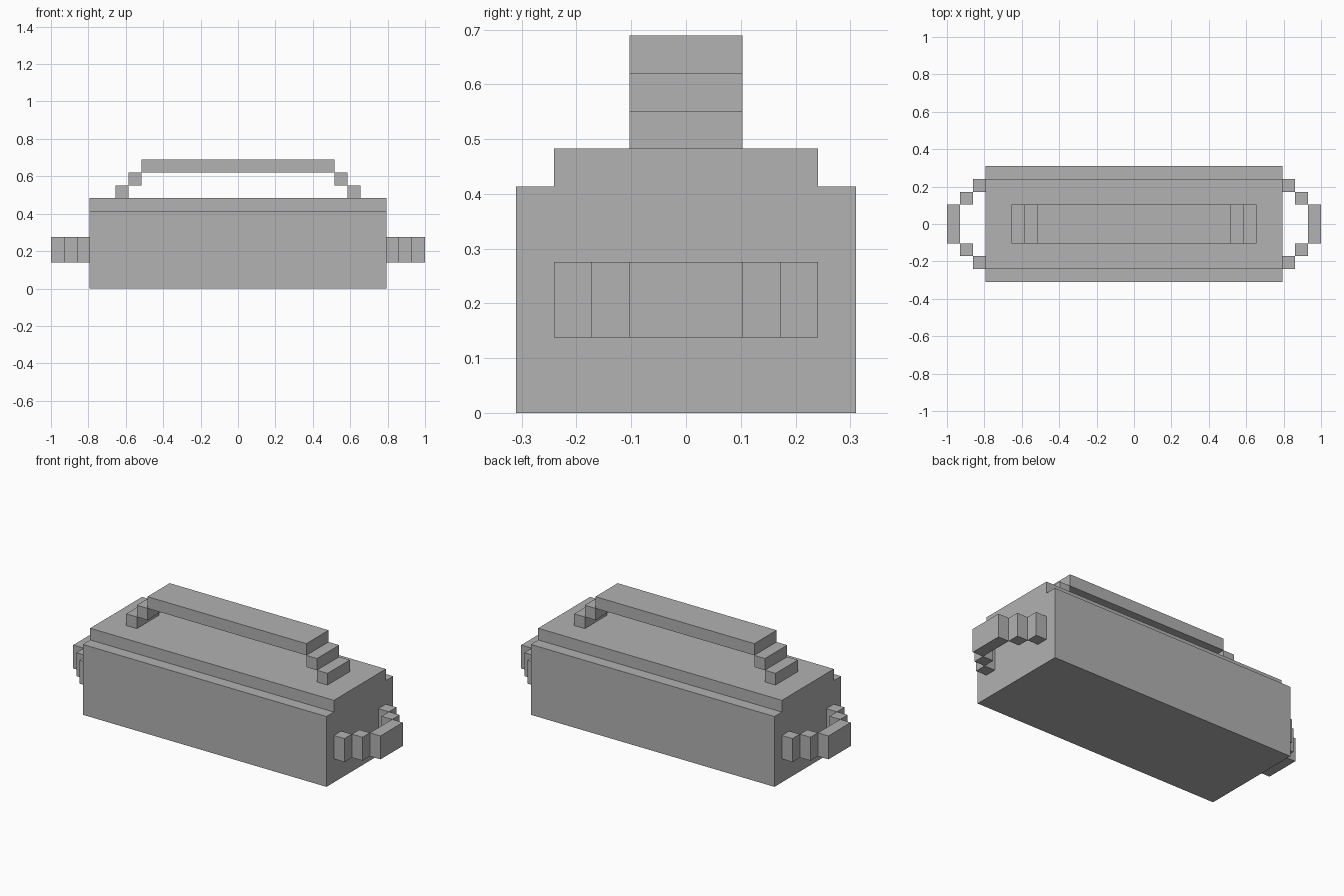
import bpy
import bmesh
from mathutils import Vector

cube = bpy.data.objects.get("Cube")
if cube:
    bpy.data.objects.remove(cube, do_unlink=True)

U = 2 / 29  # one block; the model spans 29 blocks

grey = bpy.data.materials.new("plain grey")
grey.use_nodes = True
colour = (0.445, 0.445, 0.445, 1)
grey.diffuse_color = colour
grey.node_tree.nodes["Principled BSDF"].inputs["Base Color"].default_value = colour


def finish(name, bm):
    bmesh.ops.recalc_face_normals(bm, faces=bm.faces)
    mesh = bpy.data.meshes.new(name)
    bm.to_mesh(mesh)
    bm.free()
    mesh.materials.append(grey)
    obj = bpy.data.objects.new(name, mesh)
    bpy.context.collection.objects.link(obj)
    return obj


def blocks(name, boxes):
    """Join boxes given as (low corner, high corner) in blocks."""
    bm = bmesh.new()
    for low, high in boxes:
        low, high = Vector(low), Vector(high)
        verts = bmesh.ops.create_cube(bm, size=1)["verts"]
        for v in verts:
            v.co = ((low + high) / 2 + v.co * (high - low)) * U
    return finish(name, bm)


# Chest body with a stepped lid, extruded along x
half = [(4.5, 0), (4.5, 6), (3.5, 6), (3.5, 7)]
profile = half + [(-y, z) for y, z in reversed(half)]
bm = bmesh.new()
end = bm.faces.new([bm.verts.new(Vector((-11.5, y, z)) * U) for y, z in profile])
extruded = bmesh.ops.extrude_face_region(bm, geom=[end], use_keep_orig=True)["geom"]
bmesh.ops.translate(bm, vec=(23 * U, 0, 0),
                    verts=[g for g in extruded if isinstance(g, bmesh.types.BMVert)])
finish("chest_body", bm)

# Lid handle: long grip on two stepped legs
blocks("lid_handle_grip", [((-7.5, -1.5, 9), (7.5, 1.5, 10))])
for name, side in (("left", 1), ("right", -1)):
    legs = []
    for step in range(2):
        x = side * (9 - step)
        legs.append(((x - 0.5, -1.5, 7 + step), (x + 0.5, 1.5, 8 + step)))
    blocks(name + "_lid_handle_leg", legs)

    # Side handle: stepped arms meeting a short grip
    arms = []
    for step in range(2):
        for y in (3 - step, step - 3):
            x = side * (12 + step)
            arms.append(((x - 0.5, y - 0.5, 2), (x + 0.5, y + 0.5, 4)))
    blocks(name + "_side_handle_arms", arms)
    x = side * 14
    blocks(name + "_side_handle_grip", [((x - 0.5, -1.5, 2), (x + 0.5, 1.5, 4))])
